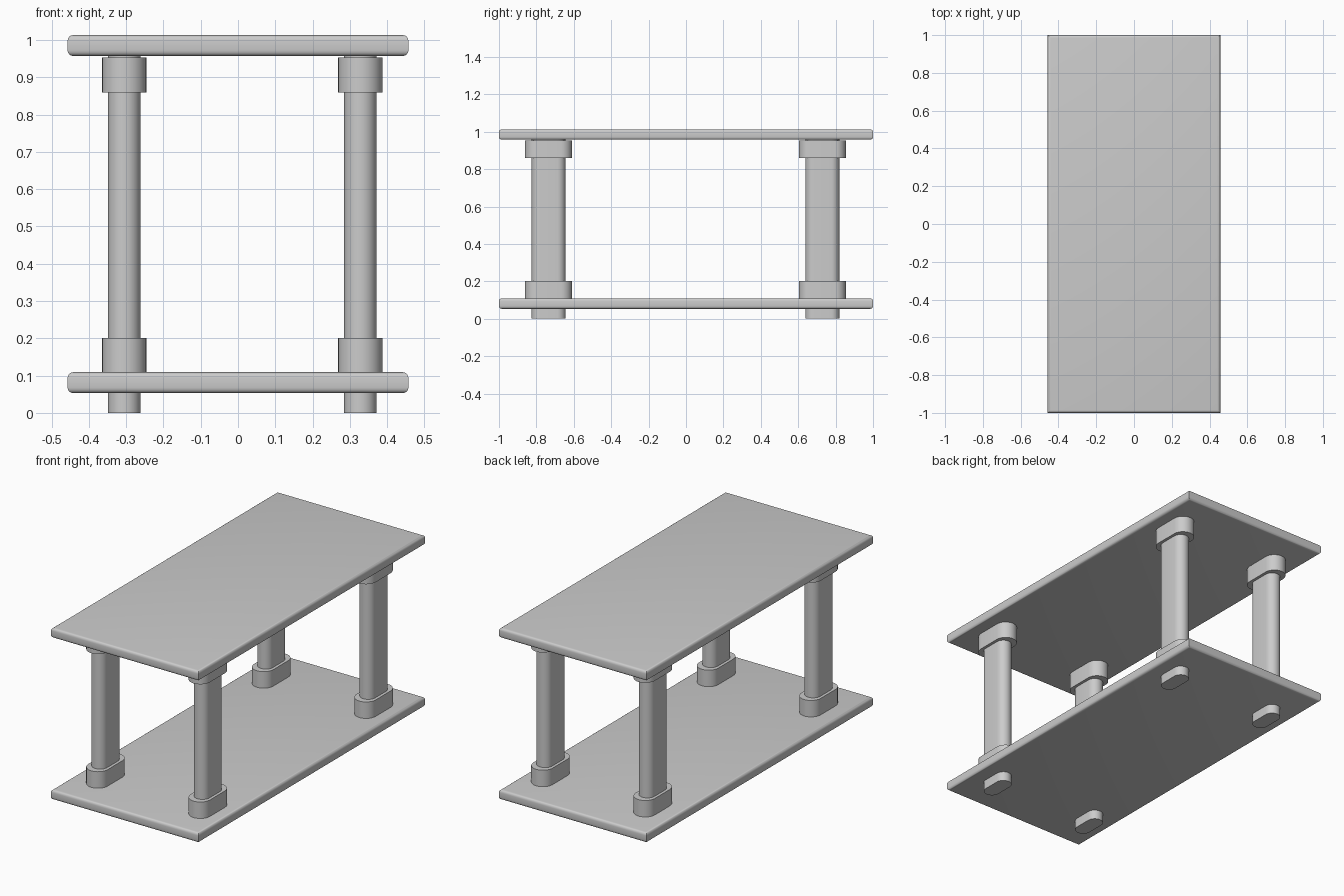
import bpy, bmesh, math

cube = bpy.data.objects.get("Cube")
if cube:
    bpy.data.objects.remove(cube, do_unlink=True)

grey = bpy.data.materials.new("light grey")
grey.use_nodes = True
colour = (0.6, 0.6, 0.6, 1)
grey.diffuse_color = colour
grey.node_tree.nodes["Principled BSDF"].inputs["Base Color"].default_value = colour


def finish(bm, name):
    mesh = bpy.data.meshes.new(name)
    bm.normal_update()
    bm.to_mesh(mesh)
    bm.free()
    mesh.materials.append(grey)
    obj = bpy.data.objects.new(name, mesh)
    bpy.context.collection.objects.link(obj)
    bpy.ops.object.select_all(action='DESELECT')
    obj.select_set(True)
    bpy.context.view_layer.objects.active = obj
    bpy.ops.object.shade_smooth_by_angle(angle=math.radians(35))
    return obj


def shelf(name, z0, z1, half_x=0.457, half_y=1.0, radius=0.015):
    """Flat board with rounded horizontal edges and square upright corners."""
    bm = bmesh.new()
    bmesh.ops.create_cube(bm, size=1)
    for v in bm.verts:
        v.co.x *= 2 * half_x
        v.co.y *= 2 * half_y
        v.co.z = z1 if v.co.z > 0 else z0
    level = [e for e in bm.edges if abs(e.verts[0].co.z - e.verts[1].co.z) < 0.001]
    bmesh.ops.bevel(bm, geom=level, offset=radius, segments=4, profile=0.5,
                    affect='EDGES')
    return finish(bm, name)


def rounded_bar(name, x, y, width, length, z0, z1, steps=16):
    """Upright bar with flat sides and half-round ends along y."""
    r = width / 2
    flat = length / 2 - r
    bm = bmesh.new()
    ring = []
    for end in (1, -1):
        for i in range(steps + 1):
            a = math.pi * i / steps
            ring.append(bm.verts.new((x + end * r * math.cos(a),
                                      y + end * (flat + r * math.sin(a)), z0)))
    base = bm.faces.new(ring)
    top = bmesh.ops.extrude_face_region(bm, geom=[base])["geom"]
    bmesh.ops.translate(bm, vec=(0, 0, z1 - z0),
                        verts=[g for g in top if isinstance(g, bmesh.types.BMVert)])
    bmesh.ops.recalc_face_normals(bm, faces=bm.faces)
    return finish(bm, name)


# Boards
shelf("lower_shelf", 0.053, 0.109)
shelf("top_shelf", 0.957, 1.013)

# Four posts, each with a lower and an upper collar
for side, x in (("right", -0.305), ("left", 0.328)):
    for end, y in (("front", -0.735), ("back", 0.729)):
        corner = f"{end}_{side}"
        rounded_bar(f"{corner}_post", x, y, 0.087, 0.181, 0, 0.96)
        rounded_bar(f"{corner}_lower_collar", x, y, 0.119, 0.251, 0.1, 0.201)
        rounded_bar(f"{corner}_upper_collar", x, y, 0.119, 0.251, 0.859, 0.953)
